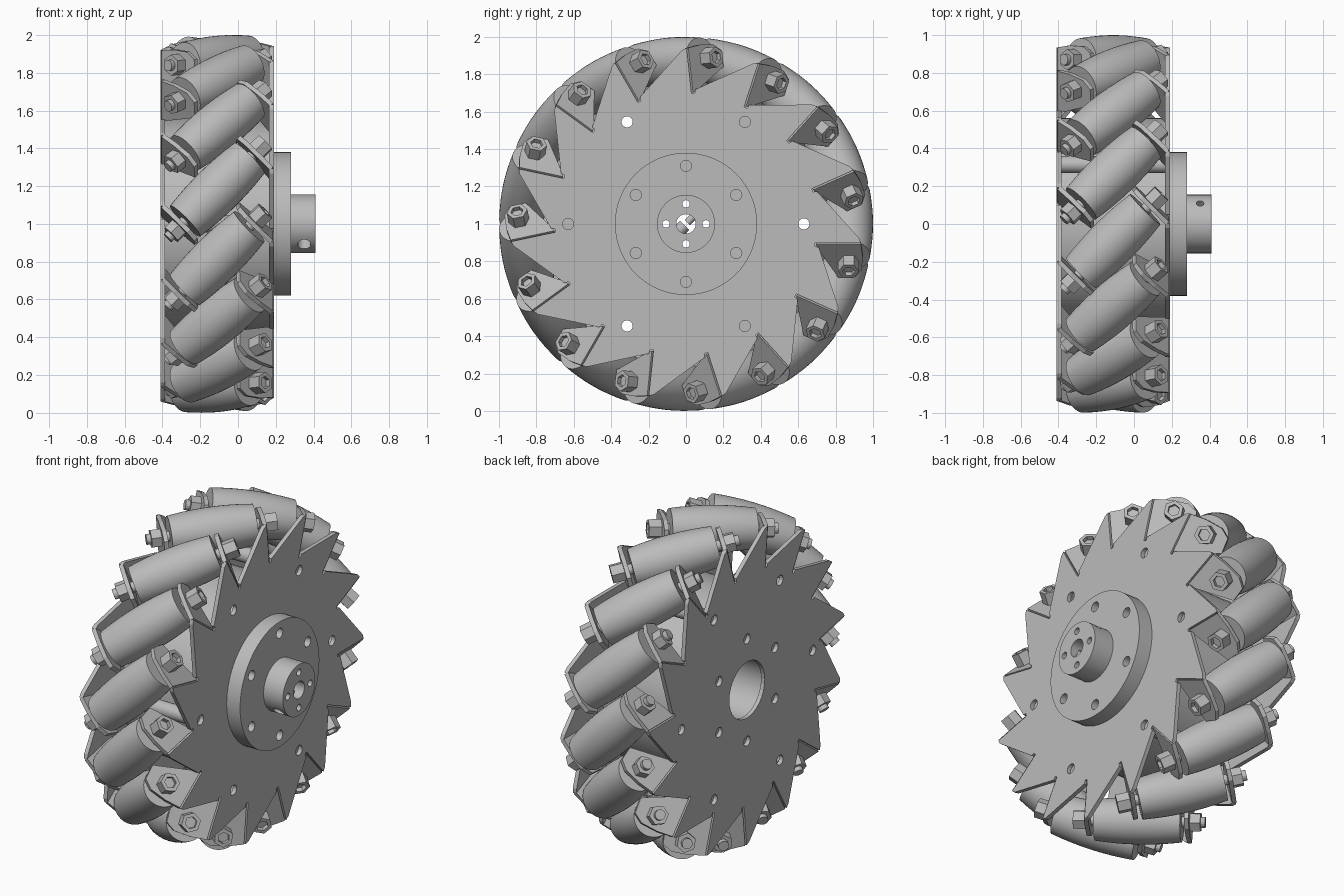
import bpy, bmesh
from math import cos, sin, pi, radians, sqrt
from mathutils import Matrix

if "Cube" in bpy.data.objects:
    bpy.data.objects.remove(bpy.data.objects["Cube"])

ROLLERS = 15
STEP = 2 * pi / ROLLERS
AXLE_R = 0.87        # distance of the roller axles from the wheel axis
PLATE_Z = 0.30       # outer face of each side plate, from the wheel middle
THICK = 0.025

# Wheel frame: local Z is the wheel axis (world x), local X is world y
WHEEL = Matrix(((0, 0, 1, -0.11), (1, 0, 0, 0), (0, 1, 0, 1), (0, 0, 0, 1)))
FLIP = Matrix.Rotation(pi, 4, 'X')

grey = bpy.data.materials.new("plain_grey")
grey.use_nodes = True
grey.diffuse_color = (0.5, 0.5, 0.5, 1)
grey.node_tree.nodes["Principled BSDF"].inputs["Base Color"].default_value = (0.5, 0.5, 0.5, 1)


def finish(bm, name):
    bmesh.ops.recalc_face_normals(bm, faces=bm.faces)
    mesh = bpy.data.meshes.new(name)
    bm.to_mesh(mesh)
    bm.free()
    mesh.materials.append(grey)
    return mesh


def place(name, mesh, matrix):
    obj = bpy.data.objects.new(name, mesh)
    bpy.context.collection.objects.link(obj)
    obj.matrix_world = matrix
    return obj


def smooth(obj):
    bpy.ops.object.select_all(action='DESELECT')
    obj.select_set(True)
    bpy.context.view_layer.objects.active = obj
    bpy.ops.object.shade_smooth_by_angle(angle=radians(35))


def lathe(bm, profile, segs, matrix=Matrix()):
    """Spin (radius, z) points about Z; a zero radius closes the end."""
    rings = []
    for r, z in profile:
        n = segs if r else 1
        rings.append([bm.verts.new(matrix @ Matrix.Translation(
            (r * cos(2 * pi * i / segs), r * sin(2 * pi * i / segs), z)).translation)
            for i in range(n)])
    for a, b in zip(rings, rings[1:]):
        for i in range(segs):
            j = (i + 1) % segs
            quad = [a[i % len(a)], a[j % len(a)], b[j % len(b)], b[i % len(b)]]
            bm.faces.new(list(dict.fromkeys(quad)))


def rod(bm, r, z0, z1, segs=24, matrix=Matrix()):
    lathe(bm, [(0, z0), (r, z0), (r, z1), (0, z1)], segs, matrix)


def prism(bm, points, z0, z1, matrix=Matrix()):
    low = [bm.verts.new(matrix @ Matrix.Translation((x, y, z0)).translation) for x, y in points]
    top = [bm.verts.new(matrix @ Matrix.Translation((x, y, z1)).translation) for x, y in points]
    bm.faces.new(low)
    bm.faces.new(top)
    for i in range(len(points)):
        j = (i + 1) % len(points)
        bm.faces.new((low[i], low[j], top[j], top[i]))


def polar(radius, angle):
    return Matrix.Translation((radius * cos(angle), radius * sin(angle), 0))


def drill(mesh, cutter_bm, name):
    """Cut the holes and return the finished mesh."""
    obj = place(name, mesh, Matrix())
    cutter = place("hole_cutter", finish(cutter_bm, "hole_cutter"), Matrix())
    cutter.hide_render = True
    mod = obj.modifiers.new("holes", 'BOOLEAN')
    mod.operation, mod.solver, mod.object = 'DIFFERENCE', 'EXACT', cutter
    bpy.context.view_layer.update()
    graph = bpy.context.evaluated_depsgraph_get()
    result = bpy.data.meshes.new_from_object(obj.evaluated_get(graph))
    result.name = name
    for o in (obj, cutter):
        bpy.data.objects.remove(o)
    return result


# Side plate: spiked star, one straight fold edge and one slanted edge per spike
outline = []
for k in range(ROLLERS):
    c, s = cos(k * STEP), sin(k * STEP)
    for r, u in ((0.71, -0.125), (0.69, -0.12), (0.69, -0.102), (0.935, -0.102), (0.925, -0.075)):
        outline.append((r * c - u * s, r * s + u * c))
bm = bmesh.new()
prism(bm, outline, PLATE_Z - THICK, PLATE_Z)
cut = bmesh.new()
rod(cut, 0.17, 0.1, 0.5, 32)
for k in range(6):
    rod(cut, 0.03, 0.1, 0.5, 16, polar(0.63, k * pi / 3))
    rod(cut, 0.03, 0.1, 0.5, 16, polar(0.31, (k + 0.5) * pi / 3))
plate = drill(finish(bm, "plate_blank"), cut, "side_plate")
place("side_plate_left", plate, WHEEL)
place("side_plate_right", plate, WHEEL @ FLIP)

# Barrel roller, shaped so that its outer line follows the wheel rim
half = 0.24
barrel = [(0, -half)]
for i in range(9):
    z = half * (i / 4 - 1)
    barrel.append((1 - sqrt(AXLE_R ** 2 + z * z / 2), z))
barrel.append((0, half))
bm = bmesh.new()
lathe(bm, barrel, 40)
roller = finish(bm, "roller")

# Folded tabs that carry the roller axle
tab_shape = [(-0.175, 0.131), (0.065, 0.131), (0.075, 0.04), (0.07, -0.06),
             (0.035, -0.115), (-0.055, -0.12), (-0.165, 0.10)]
bm = bmesh.new()
for m in (Matrix(), FLIP):
    prism(bm, tab_shape, 0.2625, 0.2875, m)
tabs = finish(bm, "axle_tabs")

# Axle with a hex nut at one end and a socket screw head at the other
bm = bmesh.new()
rod(bm, 0.03, -0.37, 0.33, 16)
lathe(bm, [(0, 0.285), (0.056, 0.285), (0.056, 0.36), (0.034, 0.36), (0.034, 0.335), (0, 0.335)], 6)
lathe(bm, [(0, 0.285), (0.056, 0.285), (0.056, 0.345), (0, 0.345)], 6, FLIP)
axle = finish(bm, "roller_axle")

for k in range(ROLLERS):
    frame = (WHEEL @ Matrix.Rotation(k * STEP, 4, 'Z') @ Matrix.Translation((AXLE_R, 0, 0))
             @ Matrix.Rotation(pi / 4, 4, 'X'))
    first = place(f"roller_{k + 1}", roller, frame)
    place(f"axle_tabs_{k + 1}", tabs, frame)
    place(f"roller_axle_{k + 1}", axle, frame)
smooth(first)

# Inner drum and spacer posts between the plates
inner = PLATE_Z - THICK
bm = bmesh.new()
lathe(bm, [(0.18, -inner), (0.56, -inner), (0.56, inner), (0.18, inner), (0.18, -inner)], 64)
smooth(place("inner_drum", finish(bm, "inner_drum"), WHEEL))
bm = bmesh.new()
for k in range(3):
    rod(bm, 0.045, -inner, inner, 20, polar(0.63, (2 * k + 1) * pi / 3))
smooth(place("spacer_posts", finish(bm, "spacer_posts"), WHEEL))

# Hub: flange and boss with bore, screw holes and a cross hole
bm = bmesh.new()
lathe(bm, [(0, PLATE_Z), (0.38, PLATE_Z), (0.38, 0.39), (0.155, 0.39), (0.155, 0.52), (0, 0.52)], 64)
cut = bmesh.new()
rod(cut, 0.052, 0.2, 0.6, 32)
for k in range(6):
    rod(cut, 0.03, 0.2, 0.6, 16, polar(0.31, (k + 0.5) * pi / 3))
for k in range(4):
    rod(cut, 0.02, 0.2, 0.6, 16, polar(0.107, k * pi / 2))
cross = Matrix.Translation((0, 0, 0.46)) @ Matrix.Rotation(pi / 4, 4, 'Z') @ Matrix.Rotation(pi / 2, 4, 'Y')
rod(cut, 0.02, 0.01, 0.2, 16, cross)
rod(cut, 0.035, -0.2, -0.01, 16, cross)
smooth(place("hub", drill(finish(bm, "hub_blank"), cut, "hub"), WHEEL))
